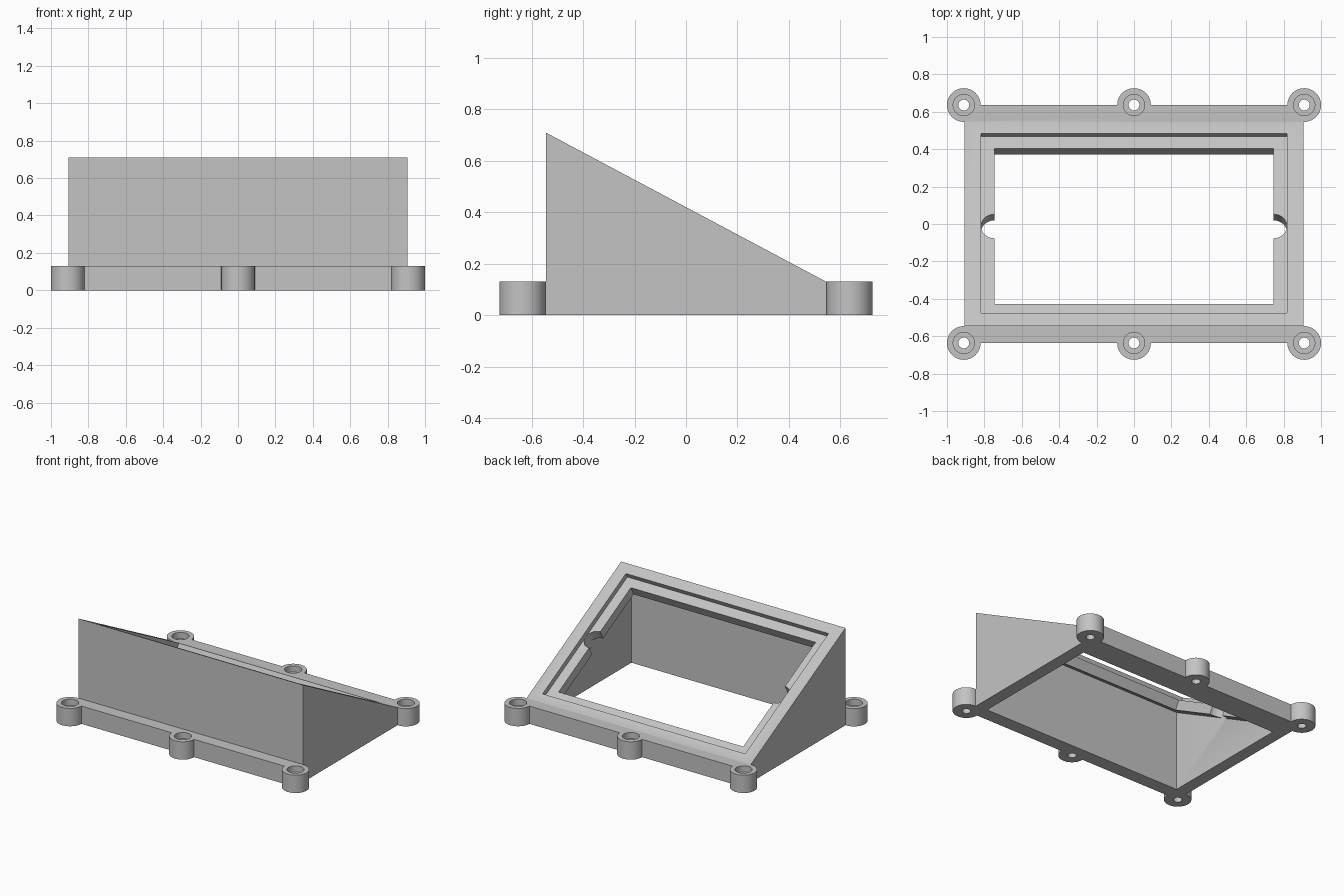
import bpy, bmesh, math
from mathutils import Matrix, Vector

if "Cube" in bpy.data.objects:
    bpy.data.objects.remove(bpy.data.objects["Cube"])

grey = bpy.data.materials.new("plain grey")
grey.diffuse_color = (0.55, 0.55, 0.55, 1)
grey.use_nodes = True
grey.node_tree.nodes["Principled BSDF"].inputs["Base Color"].default_value = grey.diffuse_color

HALF_X, BASE_H = 0.905, 0.13
WALL_Y, FLANGE_Y, TOP_Z = 0.545, 0.635, 0.71
RISE = (TOP_Z - BASE_H) / (2 * WALL_Y)
TILT = math.atan(RISE)


def slope_z(y):
    return BASE_H + (WALL_Y - y) * RISE


def make_object(name, bm):
    bmesh.ops.recalc_face_normals(bm, faces=bm.faces)
    mesh = bpy.data.meshes.new(name)
    bm.to_mesh(mesh)
    bm.free()
    mesh.materials.append(grey)
    obj = bpy.data.objects.new(name, mesh)
    bpy.context.collection.objects.link(obj)
    return obj


def extrude_x(name, profile, half):
    """Side profile (y, z) extruded across x."""
    bm = bmesh.new()
    face = bm.faces.new([bm.verts.new((-half, y, z)) for y, z in profile])
    res = bmesh.ops.extrude_face_region(bm, geom=[face])
    verts = [v for v in res["geom"] if isinstance(v, bmesh.types.BMVert)]
    bmesh.ops.translate(bm, verts=verts, vec=(2 * half, 0, 0))
    return make_object(name, bm)


def cylinder(name, x, y, z0, z1, r, matrix=Matrix.Identity(4)):
    bm = bmesh.new()
    bmesh.ops.create_cone(bm, cap_ends=True, segments=48, radius1=r, radius2=r, depth=z1 - z0,
                          matrix=matrix @ Matrix.Translation((x, y, (z0 + z1) / 2)))
    return make_object(name, bm)


def box(name, sx, sy, z0, z1, matrix):
    bm = bmesh.new()
    bmesh.ops.create_cube(bm, size=1, matrix=matrix @ Matrix.Translation((0, 0, (z0 + z1) / 2))
                          @ Matrix.Diagonal((sx, sy, z1 - z0, 1)))
    return make_object(name, bm)


def combine(target, other, operation):
    mod = target.modifiers.new(operation.lower(), "BOOLEAN")
    mod.operation, mod.solver, mod.object = operation, "EXACT", other
    bpy.context.view_layer.objects.active = target
    bpy.ops.object.modifier_apply(modifier=mod.name)
    bpy.data.objects.remove(other)


# Wedge body with front and back flanges
body = extrude_x("wedge_housing", [
    (-FLANGE_Y, 0), (FLANGE_Y, 0), (FLANGE_Y, BASE_H), (WALL_Y, BASE_H),
    (-WALL_Y, TOP_Z), (-WALL_Y, BASE_H), (-FLANGE_Y, BASE_H)], HALF_X)

# Screw bosses
spots = [(x, y) for x in (-0.91, 0, 0.91) for y in (-0.636, 0.636)]
for x, y in spots:
    combine(body, cylinder("boss", x, y, 0, BASE_H, 0.09), "UNION")

# Hollow inside, open at the bottom, following the slope
drop, y0, y1 = 0.12, -0.535, 0.453
combine(body, extrude_x("cavity", [
    (y0, -0.1), (y1, -0.1), (y1, slope_z(y1) - drop), (y0, slope_z(y0) - drop)], 0.815), "DIFFERENCE")

# Screen recess, window and round side notches, square to the slope
mid = 0.005
frame = Matrix.Translation(Vector((0, mid, slope_z(mid)))) @ Matrix.Rotation(-TILT, 4, "X")
combine(body, box("recess", 1.635, 1.087, -0.036, 0.05, frame), "DIFFERENCE")
combine(body, box("window", 1.49, 0.943, -0.14, 0.02, frame), "DIFFERENCE")
for side in (-1, 1):
    combine(body, cylinder("notch", side * 0.745, 0, -0.15, 0.01, 0.073, frame), "DIFFERENCE")

# Counterbored screw holes
for x, y in spots:
    combine(body, cylinder("counterbore", x, y, 0.085, 0.2, 0.057), "DIFFERENCE")
    combine(body, cylinder("screw_hole", x, y, -0.1, 0.1, 0.029), "DIFFERENCE")

# Smooth the round parts, keep the edges sharp
bpy.ops.object.select_all(action="DESELECT")
body.select_set(True)
bpy.context.view_layer.objects.active = body
bpy.ops.object.shade_smooth_by_angle(angle=math.radians(30))
